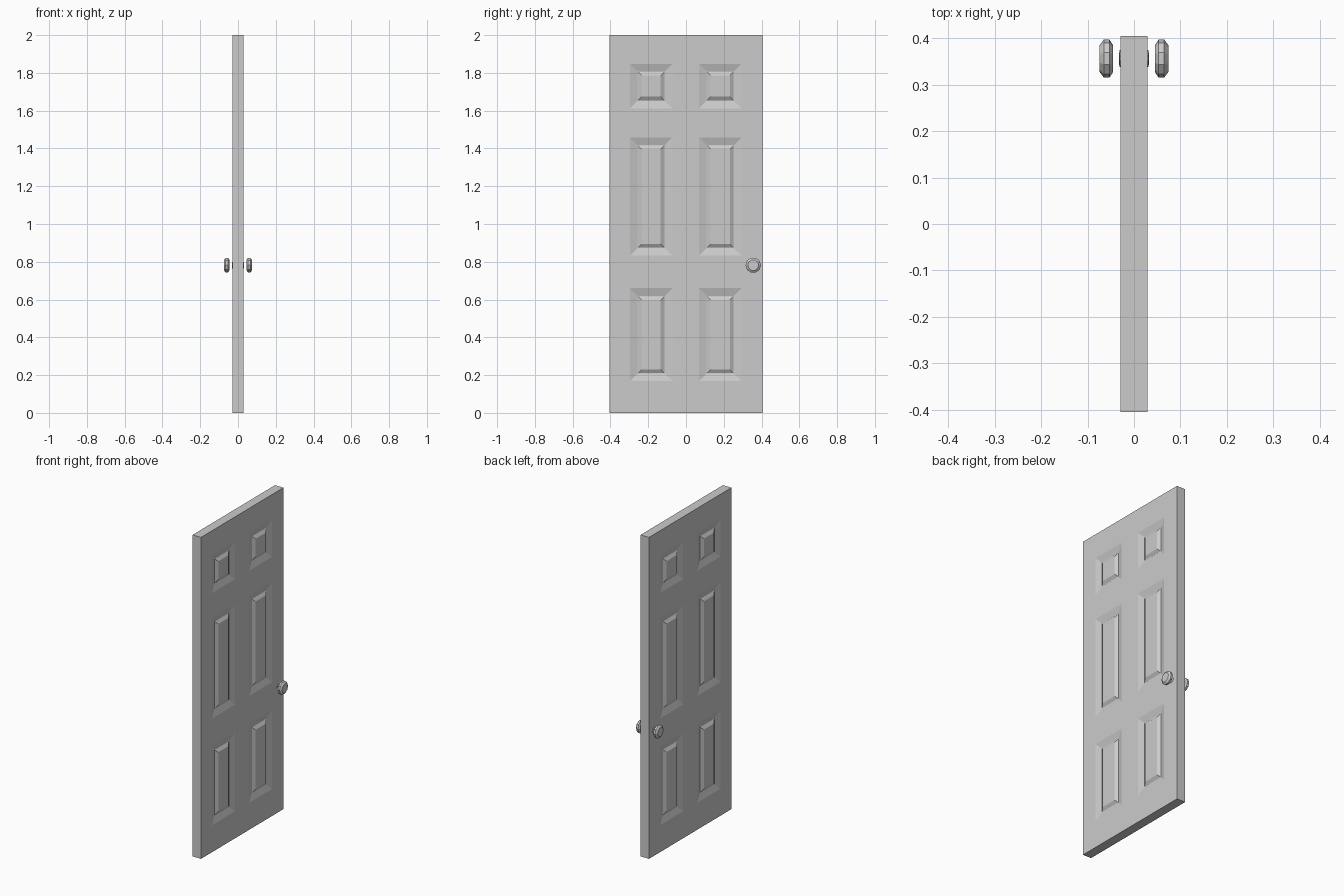
import bpy, bmesh, math
from mathutils import Matrix, Vector

if "Cube" in bpy.data.objects:
    bpy.data.objects.remove(bpy.data.objects["Cube"])

HX, HY, H = 0.029, 0.405, 2.0          # half thickness, half width, height
COLS = [(-0.297, -0.072), (0.069, 0.294)]
ROWS = [(0.168, 0.66), (0.832, 1.458), (1.612, 1.848)]
# panel moulding rings: (inset, depth below the face)
RINGS = [(0.0, 0.0), (0.04, 0.012), (0.043, 0.012), (0.062, 0.0)]


def finish(bm, name):
    bmesh.ops.remove_doubles(bm, verts=bm.verts, dist=1e-5)
    bmesh.ops.recalc_face_normals(bm, faces=bm.faces)
    me = bpy.data.meshes.new(name)
    bm.to_mesh(me)
    bm.free()
    ob = bpy.data.objects.new(name, me)
    bpy.context.collection.objects.link(ob)
    return ob


def quad(bm, pts):
    bm.faces.new([bm.verts.new(p) for p in pts])


def rect(x, y0, y1, z0, z1):
    return [(x, y0, z0), (x, y1, z0), (x, y1, z1), (x, y0, z1)]


# door slab with six moulded panels on each face
bm = bmesh.new()
ys = [-HY, *COLS[0], *COLS[1], HY]
zs = [0, *ROWS[0], *ROWS[1], *ROWS[2], H]
for s in (-1, 1):
    for i in range(len(ys) - 1):
        for j in range(len(zs) - 1):
            y0, y1, z0, z1 = ys[i], ys[i + 1], zs[j], zs[j + 1]
            if not (i % 2 and j % 2):
                quad(bm, rect(s * HX, y0, y1, z0, z1))
                continue
            loops = [rect(s * (HX - d), y0 + t, y1 - t, z0 + t, z1 - t) for t, d in RINGS]
            for a, b in zip(loops, loops[1:]):
                for k in range(4):
                    n = (k + 1) % 4
                    quad(bm, [a[k], a[n], b[n], b[k]])
            quad(bm, loops[-1])
# slab edges
for a, b in zip(ys, ys[1:]):
    for z in (0, H):
        quad(bm, [(-HX, a, z), (HX, a, z), (HX, b, z), (-HX, b, z)])
for a, b in zip(zs, zs[1:]):
    for y in (-HY, HY):
        quad(bm, [(-HX, y, a), (HX, y, a), (HX, y, b), (-HX, y, b)])
finish(bm, "door_slab")


def lathe(name, profile, sides, side):
    """Closed faceted solid from (x, radius) points about the knob axis."""
    bm = bmesh.new()
    rings = []
    for x, r in profile:
        rings.append([bm.verts.new((side * x,
                                    0.356 + r * math.cos(math.tau * k / sides),
                                    0.782 + r * math.sin(math.tau * k / sides)))
                      for k in range(sides)])
    for a, b in zip(rings, rings[1:]):
        for k in range(sides):
            n = (k + 1) % sides
            bm.faces.new([a[k], a[n], b[n], b[k]])
    bm.faces.new(rings[0])
    bm.faces.new(rings[-1])
    finish(bm, name)


# knobs and small round plates on both faces
for label, s in (("left", -1), ("right", 1)):
    lathe(f"{label}_knob", [(0.045, 0.029), (0.053, 0.041), (0.065, 0.041), (0.074, 0.029)], 10, s)
    lathe(f"{label}_knob_plate", [(0.02, 0.018), (0.031, 0.018), (0.032, 0.012)], 10, s)
